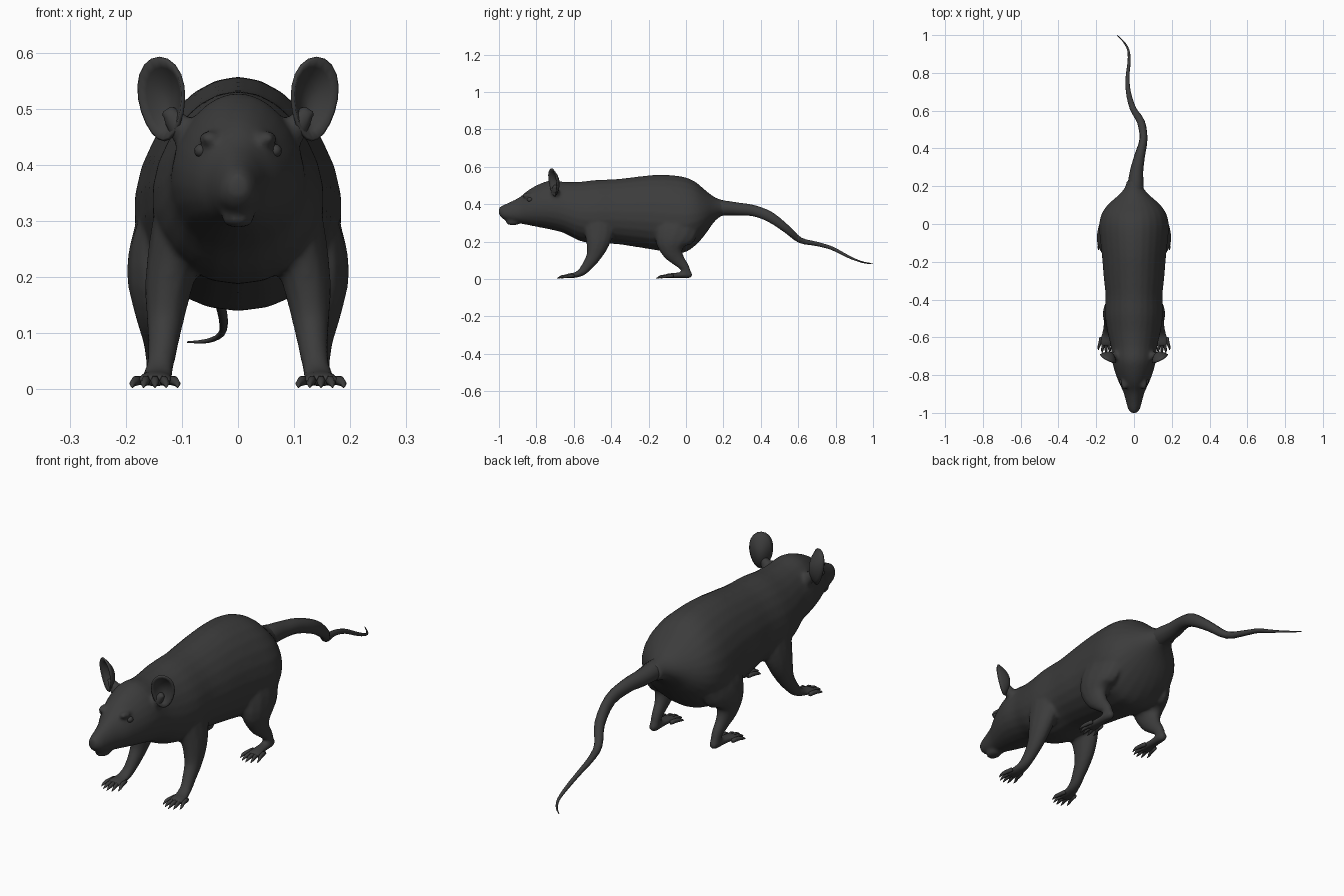
import bpy, bmesh, math
from mathutils import Vector, Matrix

if "Cube" in bpy.data.objects:
    bpy.data.objects.remove(bpy.data.objects["Cube"])

fur = bpy.data.materials.new("charcoal_fur")
fur.diffuse_color = (0.045, 0.045, 0.045, 1)
fur.use_nodes = True
fur.node_tree.nodes["Principled BSDF"].inputs["Base Color"].default_value = fur.diffuse_color


def smooth_path(pts, sub):
    """Catmull-Rom interpolation of position + radius rows."""
    rows = [Vector(p) for p in pts]
    out = []
    for i in range(len(rows) - 1):
        a, b, c, d = rows[max(i - 1, 0)], rows[i], rows[i + 1], rows[min(i + 2, len(rows) - 1)]
        for j in range(sub):
            t = j / sub
            out.append(0.5 * (2 * b + (c - a) * t + (2 * a - 5 * b + 4 * c - d) * t ** 2
                              + (3 * b - a - 3 * c + d) * t ** 3))
    return out + [rows[-1]]


def tube(bm, pts, side=1, n=12, sub=3, pear=0.0, upright=False):
    """Loft ellipses along rows of x, y, z, sideways radius, other radius."""
    rows = smooth_path(pts, sub)
    rings = []
    for i, r in enumerate(rows):
        t = (rows[min(i + 1, len(rows) - 1)] - rows[max(i - 1, 0)])
        t = Vector((0, 1, 0)) if upright else Vector(t[:3]).normalized()
        a = Vector((1, 0, 0))
        a = (a - t * a.dot(t)).normalized()
        b = a.cross(t)
        ring = []
        for k in range(n):
            q = 2 * math.pi * k / n
            co = Vector(r[:3]) + a * r[3] * math.cos(q) * (1 - pear * math.sin(q)) + b * r[4] * math.sin(q)
            ring.append(bm.verts.new((co.x * side, co.y, co.z)))
        rings.append(ring)
    for r0, r1 in zip(rings, rings[1:]):
        for k in range(n):
            bm.faces.new((r0[k], r0[(k + 1) % n], r1[(k + 1) % n], r1[k]))
    bm.faces.new(rings[0])
    bm.faces.new(rings[-1])


def ball(bm, center, size):
    m = Matrix.Translation(center) @ Matrix.Diagonal((*size, 1))
    bmesh.ops.create_uvsphere(bm, u_segments=12, v_segments=8, radius=1, matrix=m)


def finish(bm, name):
    bmesh.ops.recalc_face_normals(bm, faces=bm.faces)
    me = bpy.data.meshes.new(name)
    bm.to_mesh(me)
    bm.free()
    me.materials.append(fur)
    me.shade_smooth()
    ob = bpy.data.objects.new(name, me)
    bpy.context.collection.objects.link(ob)
    return ob


# Head and torso: y, half width, bottom, top
sections = [
    (-1.0, .016, .345, .382), (-.98, .031, .322, .395), (-.94, .042, .308, .412),
    (-.89, .056, .298, .438), (-.84, .079, .288, .478), (-.78, .102, .276, .510),
    (-.72, .116, .264, .528), (-.65, .122, .245, .520), (-.57, .140, .205, .520),
    (-.48, .152, .188, .530), (-.38, .150, .188, .534), (-.28, .160, .174, .545),
    (-.18, .168, .158, .556), (-.09, .178, .143, .556), (-.01, .184, .142, .546),
    (.05, .172, .180, .520), (.10, .140, .235, .478), (.15, .085, .305, .440),
    (.19, .050, .337, .424), (.23, .038, .342, .416)]
body = bmesh.new()
tube(body, [(0, y, (b + t) / 2, w, (t - b) / 2) for y, w, b, t in sections],
     n=24, sub=3, pear=0.13, upright=True)
ball(body, (0, -.988, .362), (.019, .014, .015))       # nose pad
ball(body, (0, -.925, .302), (.030, .040, .014))       # lower lip

front_leg = [
    (.095, -.47, .34, .050, .090), (.112, -.465, .25, .048, .080), (.124, -.475, .18, .042, .060),
    (.130, -.495, .12, .033, .040), (.134, -.525, .075, .027, .030), (.139, -.555, .040, .025, .023),
    (.144, -.590, .022, .029, .015), (.148, -.625, .018, .034, .013), (.149, -.645, .015, .031, .010)]
hind_leg = [
    (.095, -.04, .36, .055, .110), (.128, -.05, .27, .060, .120), (.146, -.075, .20, .053, .092),
    (.150, -.070, .145, .037, .058), (.147, -.040, .10, .026, .036), (.145, -.008, .065, .021, .026),
    (.145, .008, .030, .019, .020)]
hind_foot = [
    (.145, .032, .026, .012, .012), (.145, .012, .024, .020, .020), (.146, -.04, .021, .022, .015),
    (.148, -.09, .018, .030, .013), (.149, -.115, .015, .029, .010)]
ear_root = [(.070, -.69, .43, .030, .030), (.105, -.70, .47, .024, .022), (.128, -.698, .50, .012, .012)]
for s in (1, -1):
    for part in (front_leg, hind_leg, hind_foot, ear_root):
        tube(body, part, side=s)
    ball(body, (s * .050, -.845, .447), (.020, .032, .014))   # brow

# Blend the overlapping volumes into one smooth skin
ob = finish(body, "body_and_legs")
rm = ob.modifiers.new("blend", 'REMESH')
rm.mode = 'VOXEL'
rm.voxel_size = 0.0075
rm.use_smooth_shade = True
sm = ob.modifiers.new("soften", 'SMOOTH')
sm.factor = 0.5
sm.iterations = 7

# Tail
tail = bmesh.new()
tube(tail, [
    (.003, .14, .378, .045, .045), (.008, .20, .380, .043, .042), (.014, .28, .374, .035, .036),
    (.030, .36, .366, .028, .031), (.050, .45, .332, .021, .029), (.037, .54, .266, .021, .022),
    (-.005, .61, .208, .017, .016), (-.030, .70, .188, .013, .012), (-.034, .78, .165, .010, .010),
    (-.026, .86, .124, .008, .008), (-.030, .92, .098, .006, .005), (-.055, .965, .086, .004, .004),
    (-.090, 1.0, .084, .0015, .0015)], n=10)
finish(tail, "tail")

# Toes with pointed claws, fanned across each foot
toes = bmesh.new()
for s in (1, -1):
    for y0, reach in ((-.635, .05), (-.105, .05)):
        for i in range(5):
            f = (i - 2) / 2
            x0, x1 = .148 + f * .027, .148 + f * .040
            back = .022 * f * f
            y = y0 + back
            tube(toes, [(x0, y + .015, .016, .008, .009), (x0 * .5 + x1 * .5, y - reach * .45, .015, .008, .009),
                        (x1, y - reach * .8, .010, .006, .006), (x1, y - reach * 1.1, .003, .001, .001)],
                 side=s, n=6, sub=2)
finish(toes, "toes")

# Cupped ears
ears = bmesh.new()
N, R = 20, 5
wide = Vector((.86, .45, 0))
up = Vector((.06, -.12, 1)).normalized()
out = Vector((.45, -.86, 0))
for s in (1, -1):
    def ear_point(rho, q):
        u = .046 * rho * math.cos(q) * (1 + .18 * math.sin(q))
        v = .074 * rho * math.sin(q)
        p = Vector((.137, -.712, .517)) + wide * u + up * v - out * .034 * (1 - rho ** 2)
        return ears.verts.new((p.x * s, p.y, p.z))
    mid = ear_point(0, 0)
    rings = [[ear_point(r / R, 2 * math.pi * k / N) for k in range(N)] for r in range(1, R + 1)]
    for k in range(N):
        j = (k + 1) % N
        ears.faces.new((mid, rings[0][k], rings[0][j]))
        for a, b in zip(rings, rings[1:]):
            ears.faces.new((a[k], b[k], b[j], a[j]))
ear_ob = finish(ears, "ears")
so = ear_ob.modifiers.new("thickness", 'SOLIDIFY')
so.thickness = 0.007
so.offset = 0

# Eyes
eyes = bmesh.new()
for s in (1, -1):
    ball(eyes, (s * .066, -.835, .425), (.012, .015, .012))
finish(eyes, "eyes")
